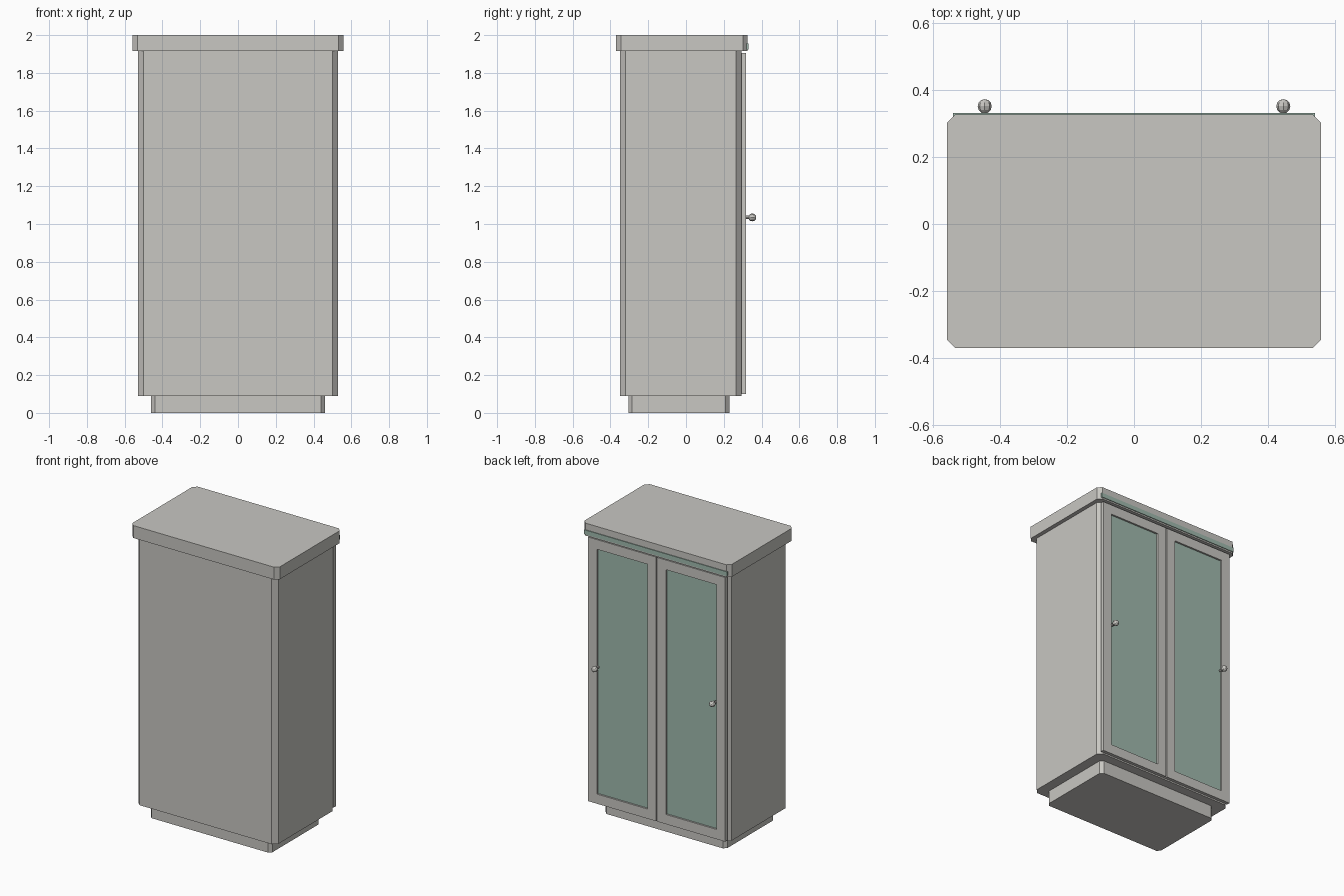
import bpy, bmesh, math
from mathutils import Matrix

if "Cube" in bpy.data.objects:
    bpy.data.objects.remove(bpy.data.objects["Cube"])


def mat(name, col):
    m = bpy.data.materials.new(name)
    m.diffuse_color = (*col, 1)
    m.use_nodes = True
    m.node_tree.nodes["Principled BSDF"].inputs["Base Color"].default_value = m.diffuse_color
    return m


GREY = mat("warm grey paint", (0.58, 0.57, 0.54))
GREEN = mat("green glass", (0.35, 0.49, 0.42))


def finish(name, bm, material):
    bmesh.ops.recalc_face_normals(bm, faces=bm.faces)
    me = bpy.data.meshes.new(name)
    bm.to_mesh(me)
    bm.free()
    me.materials.append(material)
    ob = bpy.data.objects.new(name, me)
    bpy.context.collection.objects.link(ob)
    return ob


def block(name, x0, x1, y0, y1, z0, z1, material, c=0.0):
    """Box, with vertical corners chamfered by c."""
    if c:
        pts = [(x0 + c, y0), (x1 - c, y0), (x1, y0 + c), (x1, y1 - c),
               (x1 - c, y1), (x0 + c, y1), (x0, y1 - c), (x0, y0 + c)]
    else:
        pts = [(x0, y0), (x1, y0), (x1, y1), (x0, y1)]
    bm = bmesh.new()
    face = bm.faces.new([bm.verts.new((x, y, z0)) for x, y in pts])
    ext = bmesh.ops.extrude_face_region(bm, geom=[face])["geom"]
    bmesh.ops.translate(bm, vec=(0, 0, z1 - z0),
                        verts=[v for v in ext if isinstance(v, bmesh.types.BMVert)])
    return finish(name, bm, material)


def door_frame(name, x0, x1, y0, y1, z0, z1, w):
    """Rectangular ring with a through opening."""
    bm = bmesh.new()
    rings = []
    for y, i in ((y0, 0), (y1, 0), (y1, w), (y0, w)):
        rings.append([bm.verts.new((x, y, z)) for x, z in
                      ((x0 + i, z0 + i), (x1 - i, z0 + i), (x1 - i, z1 - i), (x0 + i, z1 - i))])
    for a in range(4):
        r, s = rings[a], rings[(a + 1) % 4]
        for k in range(4):
            j = (k + 1) % 4
            bm.faces.new((r[k], r[j], s[j], s[k]))
    return finish(name, bm, GREY)


def knob(name, x, z):
    """Low-poly ball on a short stem."""
    bm = bmesh.new()
    turn = Matrix.Rotation(math.pi / 2, 4, 'X')
    bmesh.ops.create_uvsphere(bm, u_segments=8, v_segments=6, radius=0.021,
                              matrix=Matrix.Translation((x, 0.351, z)) @ turn)
    bmesh.ops.create_cone(bm, cap_ends=True, segments=8, radius1=0.009, radius2=0.009,
                          depth=0.026, matrix=Matrix.Translation((x, 0.325, z)) @ turn)
    return finish(name, bm, GREY)


# carcass
block("plinth", -0.46, 0.46, -0.305, 0.23, 0, 0.09, GREY, 0.02)
block("cabinet_body", -0.53, 0.53, -0.35, 0.295, 0.09, 1.915, GREY, 0.03)
block("top_slab", -0.558, 0.558, -0.37, 0.326, 1.915, 2.0, GREY, 0.025)
block("top_trim_strip", -0.54, 0.54, 0.32, 0.331, 1.925, 1.955, GREEN)

# doors, glass panes and knobs on the +y side
W = 0.066
for side, s in (("left", -1), ("right", 1)):
    a, b = sorted((s * 0.004, s * 0.518))
    door_frame(side + "_door_frame", a, b, 0.293, 0.317, 0.10, 1.905, W)
    block(side + "_door_glass", a + W, b - W, 0.296, 0.305, 0.10 + W, 1.905 - W, GREEN)
    knob(side + "_knob", s * 0.445, 1.035)
